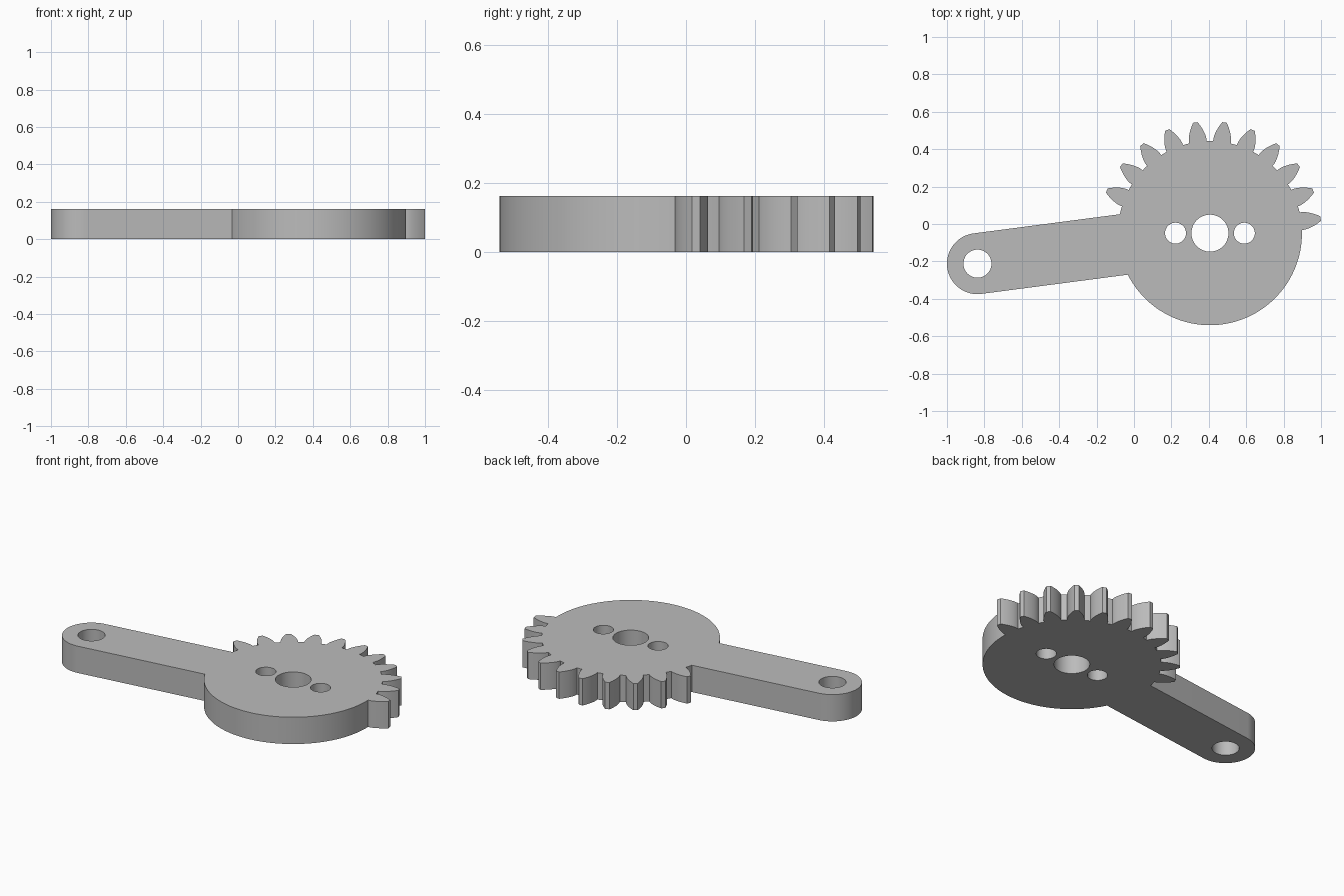
import bpy, bmesh
from math import sin, cos, tan, acos, asin, atan2, pi, radians
from mathutils import Vector

cube = bpy.data.objects.get("Cube")
if cube:
    bpy.data.objects.remove(cube, do_unlink=True)

THICK = 0.163
HUB = Vector((0.406, -0.049))        # gear centre
END = Vector((-0.837, -0.212))       # arm end centre
ROOT, TIP, PITCH = 0.492, 0.597, 0.551
ARM = 0.163                          # arm half width and end radius
TEETH, STEP = 24, 2 * pi / 24        # full-gear count; only a sector is cut
BASE = PITCH * cos(radians(25))


def arc(centre, radius, a0, a1, n):
    """Points along an arc, both ends included."""
    return [centre + radius * Vector((cos(a), sin(a)))
            for a in (a0 + (a1 - a0) * i / n for i in range(n + 1))]


def half_angle(r):
    """Half the angular width of an involute tooth at radius r."""
    inv = lambda a: tan(a) - a
    return pi / (2 * TEETH) + inv(radians(25)) - inv(acos(min(1, BASE / r)))


def tooth(a):
    radii = [ROOT] + [BASE + (TIP - BASE) * i / 8 for i in range(9)]
    side = [(r, half_angle(r)) for r in radii]
    polar = [(r, a - h) for r, h in side] + [(r, a + h) for r, h in reversed(side)]
    return [HUB + r * Vector((cos(t), sin(t))) for r, t in polar]


# Outline: plain rim, toothed sector, then the arm with its round end
d = END - HUB
arm_dir = atan2(d.y, d.x) % (2 * pi)
join = asin(ARM / ROOT)
root_half = half_angle(ROOT)
centres = [STEP * (i + 0.5) for i in range(11)]

outline = arc(HUB, ROOT, arm_dir + join, 2 * pi + centres[0] - root_half, 72)[:-1]
for a in centres:
    outline += tooth(a)
    last = a == centres[-1]
    stop = arm_dir - join if last else a + STEP - root_half
    gap = arc(HUB, ROOT, a + root_half, stop, 4)
    outline += gap[1:] if last else gap[1:-1]
outline += arc(END, ARM, arm_dir - pi / 2, arm_dir + pi / 2, 40)

# Shaft hole, two screw holes and the arm pivot hole
holes = [(HUB, 0.099), (END, 0.075)]
holes += [(HUB + Vector((s * 0.184, 0)), 0.056) for s in (-1, 1)]
loops = [outline] + [arc(c, r, 0, 2 * pi, 48)[:-1] for c, r in holes]

# Fill the profile and extrude it upward
bm = bmesh.new()
edges = []
for loop in loops:
    vs = [bm.verts.new((p.x, p.y, 0)) for p in loop]
    edges += [bm.edges.new((v, vs[i - 1])) for i, v in enumerate(vs)]
bmesh.ops.triangle_fill(bm, edges=edges, use_beauty=True, use_dissolve=False)
ext = bmesh.ops.extrude_face_region(bm, geom=bm.faces[:], use_keep_orig=True)
top = [g for g in ext["geom"] if isinstance(g, bmesh.types.BMVert)]
bmesh.ops.translate(bm, verts=top, vec=(0, 0, THICK))
bmesh.ops.recalc_face_normals(bm, faces=bm.faces[:])
mesh = bpy.data.meshes.new("sector_gear_arm")
bm.to_mesh(mesh)
bm.free()

# Plain grey material
grey = bpy.data.materials.new("plain grey")
grey.use_nodes = True
colour = (0.5, 0.5, 0.5, 1)
grey.diffuse_color = colour
grey.node_tree.nodes["Principled BSDF"].inputs["Base Color"].default_value = colour
mesh.materials.append(grey)

gear = bpy.data.objects.new("sector_gear_arm", mesh)
bpy.context.collection.objects.link(gear)
bpy.context.view_layer.objects.active = gear
gear.select_set(True)
bpy.ops.object.shade_smooth_by_angle(angle=radians(30))
